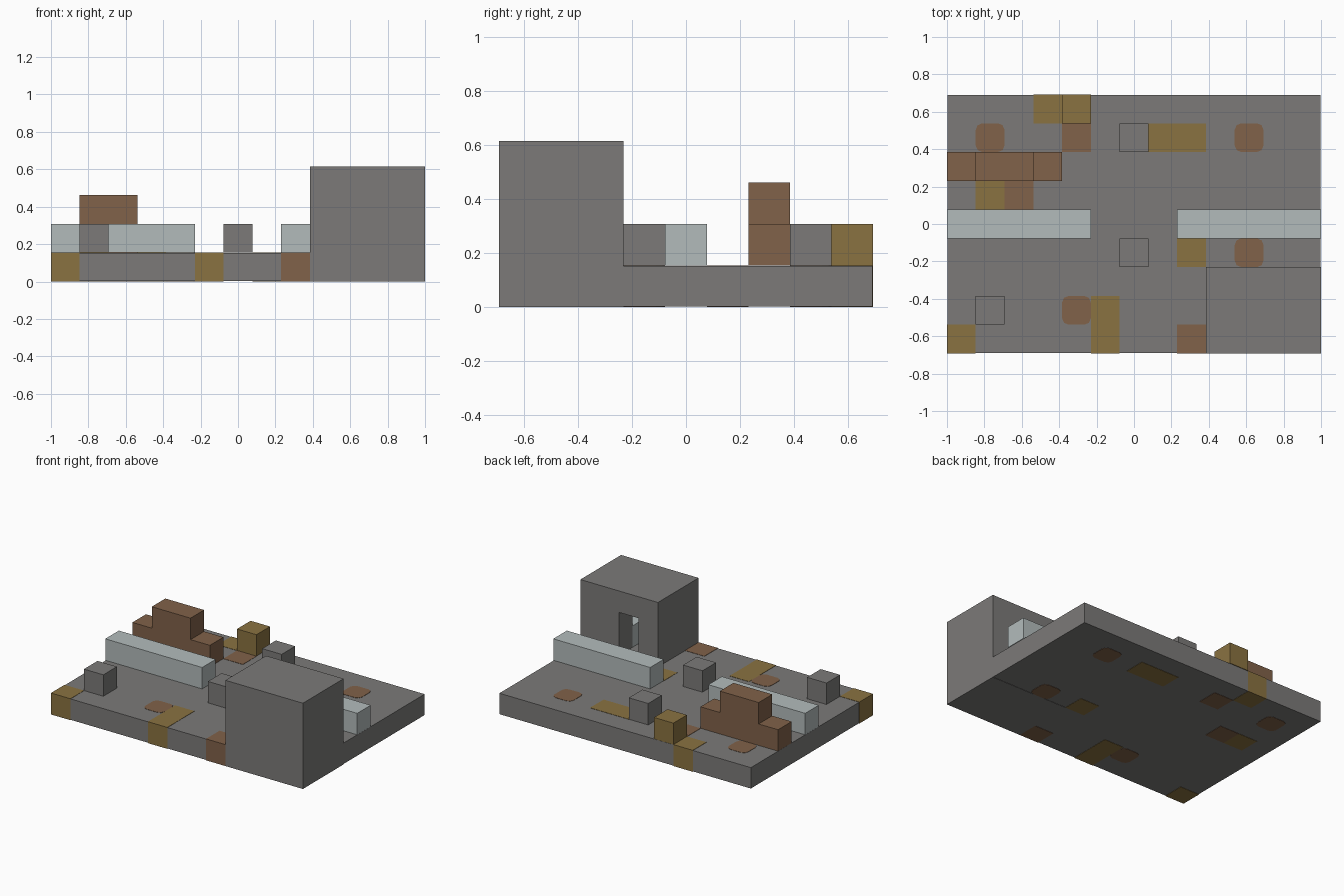
import bpy
import bmesh

old = bpy.data.objects.get("Cube")
if old:
    bpy.data.objects.remove(old, do_unlink=True)

U = 2 / 13          # size of one block
NX, NY = 13, 9      # floor size in blocks
EPS = 0.002         # how far inlaid floor patches stand proud


def material(name, rgb):
    m = bpy.data.materials.new(name)
    m.use_nodes = True
    m.diffuse_color = (*rgb, 1)
    bsdf = next(n for n in m.node_tree.nodes if n.type == 'BSDF_PRINCIPLED')
    bsdf.inputs["Base Color"].default_value = (*rgb, 1)
    bsdf.inputs["Roughness"].default_value = 0.9
    return m


STONE = material("stone grey", (0.2, 0.195, 0.19))
PALE = material("pale grey", (0.45, 0.5, 0.5))
BROWN = material("rust brown", (0.22, 0.122, 0.067))
OCHRE = material("dull ochre", (0.255, 0.17, 0.053))


def block(name, mat, start, size=(1, 1, 1), grow=0.0, rounding=0.0):
    """Box given in block units, optionally with rounded upright corners."""
    bm = bmesh.new()
    bmesh.ops.create_cube(bm, size=1)
    offset = (NX / 2, NY / 2, 0)
    for v in bm.verts:
        for a in range(3):
            sign = 1 if v.co[a] > 0 else -1
            v.co[a] = (start[a] + (v.co[a] + 0.5) * size[a] - offset[a]) * U + sign * grow
    if rounding:
        upright = [e for e in bm.edges if abs(e.verts[0].co.z - e.verts[1].co.z) > U / 2]
        bmesh.ops.bevel(bm, geom=upright, offset=rounding, segments=2,
                        profile=0.5, affect='EDGES')
    mesh = bpy.data.meshes.new(name)
    bm.to_mesh(mesh)
    bm.free()
    mesh.materials.append(mat)
    ob = bpy.data.objects.new(name, mesh)
    bpy.context.collection.objects.link(ob)
    return ob


# Ground slab
block("ground_slab", STONE, (0, 0, 0), (NX, NY, 1), grow=-EPS)

# Isolated patches of dirt, with rounded corners, running through the slab
for i, j in [(1, 7), (10, 7), (10, 3), (4, 1), (8, 0)]:
    block("brown_patch", BROWN, (i, j, 0), rounding=0.035 if j else 0.0)

# Square patches that touch others
for i, j in [(4, 7), (2, 5)]:
    block("brown_patch", BROWN, (i, j, 0))
for i, j, w, d in [(3, 8, 1, 1), (7, 7, 2, 1), (1, 5, 1, 1),
                   (8, 3, 1, 1), (5, 0, 1, 2), (0, 0, 1, 1)]:
    block("ochre_patch", OCHRE, (i, j, 0), (w, d, 1))

# Low barrier walls with a central gap
for i in (0, 8):
    block("barrier_wall", PALE, (i, 4, 1), (5, 1, 1))

# Loose stones and crate
for i, j in [(6, 7), (6, 3), (1, 1)]:
    block("loose_stone", STONE, (i, j, 1))
block("ochre_crate", OCHRE, (4, 8, 1))

# Stepped brown wreck
block("wreck_body", BROWN, (0, 6, 1), (4, 1, 1))
block("wreck_cabin", BROWN, (1, 6, 2), (2, 1, 1))

# Hollow hut with a doorway at the back
hut = block("hut", STONE, (9, 0, 1), (4, 3, 3))
room = block("room_cutter", STONE, (10, 1, 0.9), (2, 1, 2.1))
door = block("door_cutter", STONE, (10, 1.5, 0.9), (1, 1.7, 2.1))
for cutter in (room, door):
    cut = hut.modifiers.new(cutter.name, 'BOOLEAN')
    cut.operation = 'DIFFERENCE'
    cut.solver = 'EXACT'
    cut.object = cutter
    cutter.hide_render = True
    cutter.hide_viewport = True
    cutter.display_type = 'WIRE'

# Pale bench inside the hut
block("bench", PALE, (11, 1, 1))

# Hut plinth, flush with the slab edge
block("hut_plinth", STONE, (9, 0, 0), (4, 3, 1))
